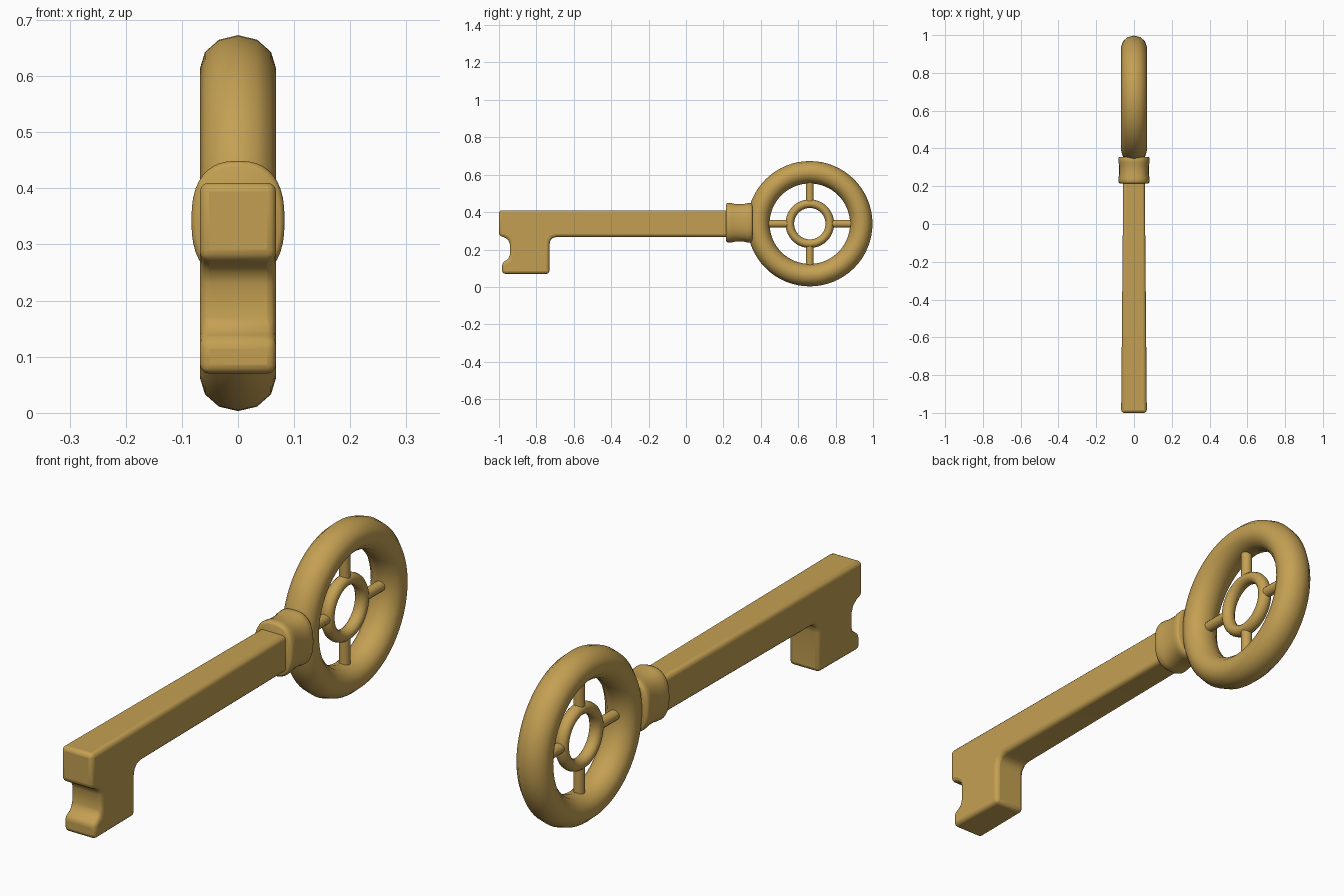
import bpy, bmesh, math
from mathutils import Matrix, Vector

cube = bpy.data.objects.get("Cube")
if cube:
    bpy.data.objects.remove(cube, do_unlink=True)

# Aged brass, used on every part
brass = bpy.data.materials.new("brass")
brass.use_nodes = True
colour = (0.55, 0.35, 0.085, 1)
brass.diffuse_color = colour
brass.node_tree.nodes["Principled BSDF"].inputs["Base Color"].default_value = colour

HUB = Vector((0, 0.662, 0.338))


def finish(name, bm, angle=60, bevel=0):
    bmesh.ops.recalc_face_normals(bm, faces=bm.faces)
    mesh = bpy.data.meshes.new(name)
    bm.to_mesh(mesh)
    bm.free()
    obj = bpy.data.objects.new(name, mesh)
    bpy.context.collection.objects.link(obj)
    mesh.materials.append(brass)
    if bevel:
        mod = obj.modifiers.new("soft_edges", "BEVEL")
        mod.width = bevel
        mod.segments = 3
        mod.limit_method = "ANGLE"
        mod.angle_limit = math.radians(40)
    bpy.ops.object.select_all(action="DESELECT")
    obj.select_set(True)
    bpy.context.view_layer.objects.active = obj
    bpy.ops.object.shade_smooth_by_angle(angle=math.radians(angle))
    return obj


def loft(bm, loops, closed=False):
    """Skin matching closed loops of points."""
    rings = [[bm.verts.new(p) for p in loop] for loop in loops]
    pairs = list(zip(rings, rings[1:]))
    if closed:
        pairs.append((rings[-1], rings[0]))
    for a, b in pairs:
        for i in range(len(a)):
            j = (i + 1) % len(a)
            bm.faces.new((a[i], a[j], b[j], b[i]))
    if not closed:
        bm.faces.new(rings[0])
        bm.faces.new(rings[-1])


def ring(name, major, minor, half_width, segments, sides):
    loops = []
    for i in range(segments):
        a = math.tau * i / segments
        loop = []
        for k in range(sides):
            b = math.tau * k / sides
            r = major + minor * math.cos(b)
            loop.append(HUB + Vector((half_width * math.sin(b),
                                      r * math.cos(a), r * math.sin(a))))
        loops.append(loop)
    bm = bmesh.new()
    loft(bm, loops, closed=True)
    return finish(name, bm)


# Bow: large outer ring and small inner ring
ring("bow_outer_ring", 0.275, 0.06, 0.068, 64, 12)
ring("bow_inner_ring", 0.107, 0.023, 0.026, 40, 12)

# Four spokes joining the two rings
for i, side in enumerate(("back", "top", "front", "bottom")):
    bm = bmesh.new()
    turn = Matrix.Rotation(i * math.pi / 2, 4, "X")
    lay_along_y = Matrix.Rotation(math.pi / 2, 4, "X")
    bmesh.ops.create_cone(
        bm, cap_ends=True, segments=12, radius1=0.021, radius2=0.021, depth=0.13,
        matrix=Matrix.Translation(HUB) @ turn
        @ Matrix.Translation((0, 0.175, 0)) @ lay_along_y)
    finish("spoke_" + side, bm)

# Collar: rounded sleeve with a slightly pinched waist
bm = bmesh.new()
loops = []
for y, s in ((0.214, 0.9), (0.218, 0.97), (0.227, 1), (0.245, 0.99), (0.262, 0.95),
             (0.31, 0.95), (0.327, 0.99), (0.345, 1), (0.352, 0.97), (0.356, 0.9)):
    loop = []
    for k in range(40):
        a = math.tau * k / 40
        c, d = math.cos(a), math.sin(a)
        loop.append((math.copysign(abs(c) ** 0.8, c) * 0.083 * s, y,
                     0.343 + math.copysign(abs(d) ** 0.8, d) * 0.106 * s))
    loops.append(loop)
loft(bm, loops)
finish("collar", bm)

# Shaft and bit: one side outline, tapering gently toward the collar
outline = [(0.25, 0.41), (-1, 0.41), (-1, 0.275), (-0.968, 0.264), (-0.95, 0.25),
           (-0.942, 0.23), (-0.942, 0.17), (-0.95, 0.148), (-0.983, 0.13),
           (-0.983, 0.07), (-0.73, 0.07), (-0.73, 0.225), (-0.725, 0.248),
           (-0.713, 0.262), (-0.69, 0.268), (0.25, 0.268)]


def side(sign):
    return [(sign * (0.068 - 0.009 * (y + 1)), y, z) for y, z in outline]


bm = bmesh.new()
loft(bm, [side(-1), side(1)])
finish("shaft_and_bit", bm, angle=45, bevel=0.016)
